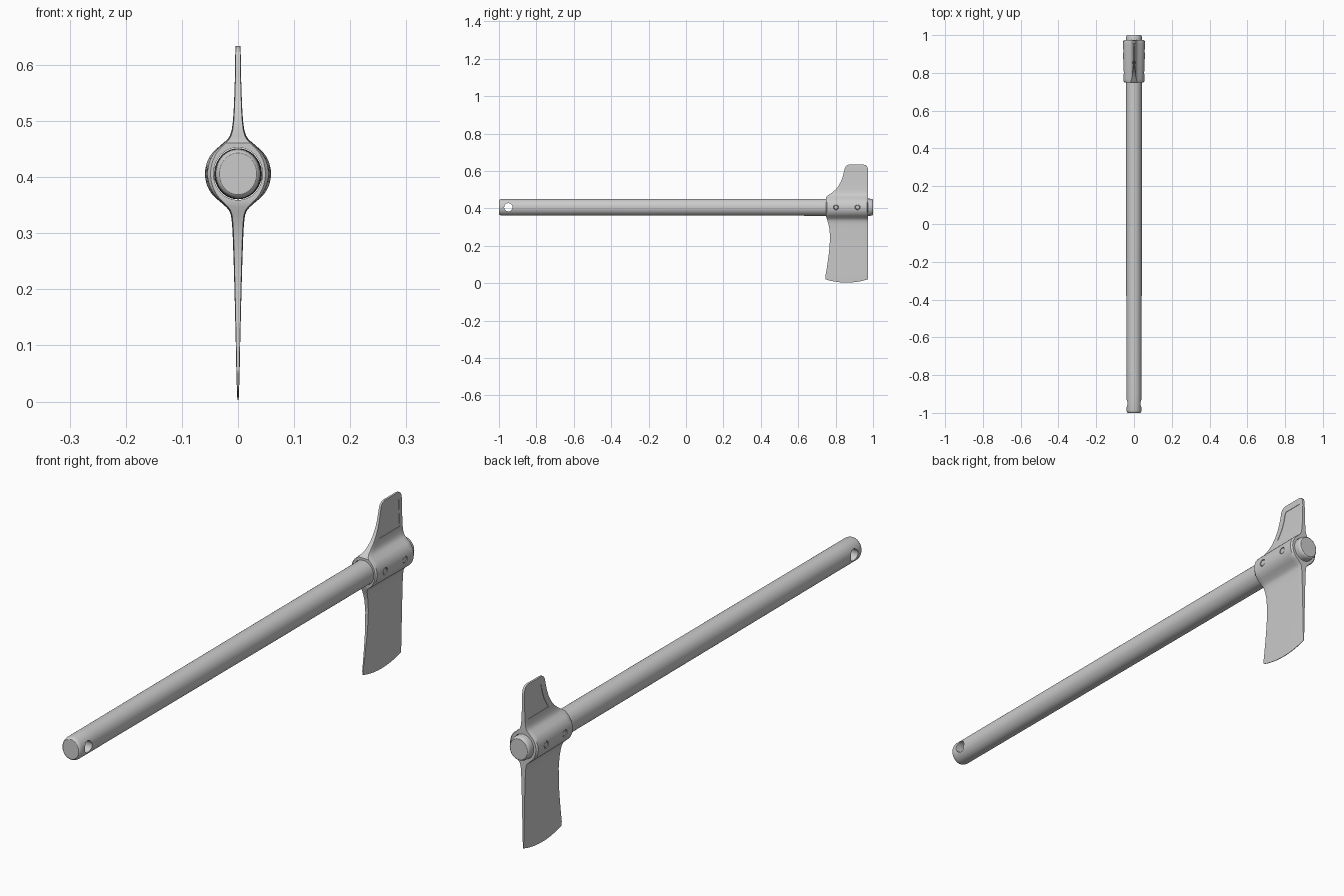
import bpy, bmesh, math

if "Cube" in bpy.data.objects:
    bpy.data.objects.remove(bpy.data.objects["Cube"])

CZ = 0.406  # height of the handle axis


def lerp(table, z):
    if z <= table[0][0]:
        return table[0][1]
    for (a, p), (b, q) in zip(table, table[1:]):
        if z <= b:
            return p + (q - p) * (z - a) / (b - a)
    return table[-1][1]


def loft(name, rings):
    """Join equal rings of points into a closed skin with quad-strip caps."""
    bm = bmesh.new()
    rows = [[bm.verts.new(p) for p in r] for r in rings]
    m = len(rows[0])
    for a, b in zip(rows, rows[1:]):
        for i in range(m):
            j = (i + 1) % m
            bm.faces.new((a[i], a[j], b[j], b[i]))
    for r in (rows[0], rows[-1]):
        for i in range(m // 2 - 1):
            bm.faces.new((r[i], r[i + 1], r[m - 2 - i], r[m - 1 - i]))
    bmesh.ops.recalc_face_normals(bm, faces=bm.faces[:])
    me = bpy.data.meshes.new(name)
    bm.to_mesh(me)
    bm.free()
    ob = bpy.data.objects.new(name, me)
    bpy.context.collection.objects.link(ob)
    return ob


def shaft(name, stations, n=64):
    """Oval bar along y from (y, x radius, z radius) stations."""
    return loft(name, [[(rx * math.cos(2 * math.pi * i / n), y,
                         CZ + rz * math.sin(2 * math.pi * i / n)) for i in range(n)]
                       for y, rx, rz in stations])


def crossbar(name, y, r, half, z=CZ, n=32, bev=0.0):
    """Round bar along x."""
    st = [(-half, r - bev), (-half + bev, r), (half - bev, r), (half, r - bev)] if bev else [(-half, r), (half, r)]
    return loft(name, [[(x, y + q * math.cos(2 * math.pi * i / n),
                         z + q * math.sin(2 * math.pi * i / n)) for i in range(n)]
                       for x, q in st])


def cut(ob, cutter):
    m = ob.modifiers.new("cut", 'BOOLEAN')
    m.operation, m.solver, m.object = 'DIFFERENCE', 'EXACT', cutter
    bpy.context.view_layer.objects.active = ob
    bpy.ops.object.modifier_apply(modifier=m.name)
    bpy.data.objects.remove(cutter)


def smooth(ob, angle=30):
    bpy.ops.object.select_all(action='DESELECT')
    ob.select_set(True)
    bpy.context.view_layer.objects.active = ob
    bpy.ops.object.shade_smooth_by_angle(angle=math.radians(angle))


# handle with lanyard hole
handle = shaft("handle", [
    (-1.0, .033, .037), (-.998, .036, .040), (-.993, .0385, .0425), (-.985, .040, .044),
    (-.9, .040, .044), (-.4, .041, .0445), (.2, .042, .045), (.75, .0425, .0455),
    (.985, .0425, .0455), (.993, .0415, .0445), (.998, .039, .042), (1.0, .036, .039)])
cut(handle, crossbar("hole_cutter", -.95, .022, .1))
smooth(handle)

# head: half thickness by height (blade, round sleeve, poll)
R = .059
thick = [(.003, .0012), (.02, .002), (.05, .003), (.1, .004), (.15, .0052), (.2, .0063),
         (.25, .0078), (.29, .0092), (.315, .0105), (.332, .0125), (.341, .016), (.347, .0215)]
for k in range(-8, 9):
    a = math.radians(k * 7)
    thick.append((CZ + R * math.sin(a), R * math.cos(a)))
thick += [(.461, .0265), (.466, .020), (.473, .015), (.483, .0115), (.50, .009), (.52, .0077),
          (.545, .0066), (.57, .0058), (.597, .0052), (.615, .005), (.625, .0048), (.631, .0046), (.634, .004)]

# side outline: inner and outer edges by height
inner = [(.003, .745), (.02, .745), (.05, .75), (.1, .757), (.155, .764), (.2, .768), (.25, .77),
         (.29, .767), (.32, .761), (.34, .754), (.357, .749), (.462, .749), (.473, .764), (.483, .779),
         (.50, .799), (.52, .815), (.545, .829), (.57, .838), (.597, .845), (.615, .849),
         (.625, .854), (.631, .861), (.634, .872)]
outer = [(0, .973), (.6, .973), (.615, .972), (.625, .968), (.631, .961), (.634, .95)]


def half(z, v):
    return lerp(thick, z) * (.92 + .08 * v)


rings = []
for z, _ in thick:
    y0, y1 = lerp(inner, z), lerp(outer, z)
    ys = [y0, y0 + .006] + [y0 + (y1 - y0) * k / 10 for k in range(1, 10)] + [y1 - .006, y1]
    side = []
    for i, y in enumerate(ys):
        v = (y - y0) / (y1 - y0)
        end = .9 if i in (0, len(ys) - 1) else 1
        sag = .018 * (2 * v - 1) ** 2 * max(0, 1 - z / .2)  # curved cutting edge
        side.append((half(z, v) * end, y, z + sag))
    rings.append(side + [(-x, y, h) for x, y, h in reversed(side)])
head = loft("axe_head", rings)

# eye for the handle and rivet holes
cut(head, shaft("eye_cutter", [(.6, .0437, .0467), (1.1, .0437, .0467)]))
for y, length in ((.802, .0535), (.917, .056)):
    cut(head, crossbar("rivet_cutter", y, .0135, .1))
    smooth(crossbar("rivet", y, .0122, length, bev=.002))

# sunken panel on each side of the poll
panel = [(.505, .832), (.52, .842), (.545, .856), (.57, .865), (.597, .871), (.607, .876)]
for s in (1, -1):
    rows = []
    for z, y0 in panel:
        ys = [y0 + (.955 - y0) * k / 4 for k in range(5)]
        a, b = lerp(inner, z), lerp(outer, z)
        deep = [(s * (half(z, (y - a) / (b - a)) - .0016), y, z) for y in ys]
        rows.append(deep + [(s * .04, y, z) for y in reversed(ys)])
    cut(head, loft("panel_cutter", rows))
smooth(head, 32)
